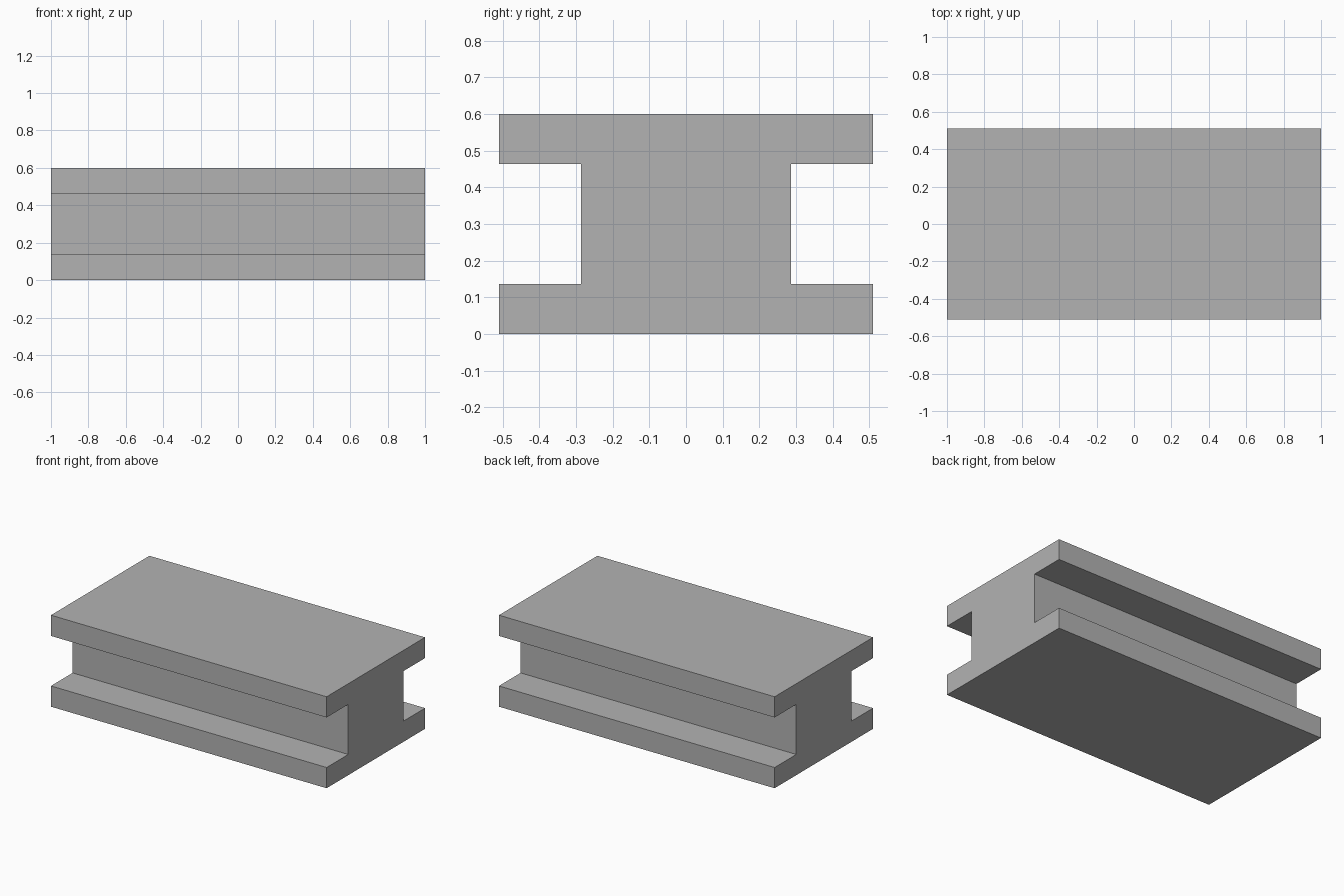
import bpy
import bmesh

cube = bpy.data.objects.get("Cube")
if cube:
    bpy.data.objects.remove(cube, do_unlink=True)

LENGTH, HEIGHT = 2.0, 0.6
FLANGE_HALF, WEB_HALF, FLANGE_THICK = 0.51, 0.286, 0.136

# Plain grey material
grey = bpy.data.materials.new("plain_grey")
grey.use_nodes = True
colour = (0.45, 0.45, 0.45, 1)
grey.diffuse_color = colour
grey.node_tree.nodes["Principled BSDF"].inputs["Base Color"].default_value = colour

# One side of the I-shaped section, bottom to top, then mirrored
side = [
    (FLANGE_HALF, 0),
    (FLANGE_HALF, FLANGE_THICK),
    (WEB_HALF, FLANGE_THICK),
    (WEB_HALF, HEIGHT - FLANGE_THICK),
    (FLANGE_HALF, HEIGHT - FLANGE_THICK),
    (FLANGE_HALF, HEIGHT),
]
section = side + [(-y, z) for y, z in reversed(side)]

# Extrude the section along the length of the beam
bm = bmesh.new()
end = bm.faces.new([bm.verts.new((-LENGTH / 2, y, z)) for y, z in section])
extruded = bmesh.ops.extrude_face_region(bm, geom=[end], use_keep_orig=True)
moved = [v for v in extruded["geom"] if isinstance(v, bmesh.types.BMVert)]
bmesh.ops.translate(bm, verts=moved, vec=(LENGTH, 0, 0))
bmesh.ops.recalc_face_normals(bm, faces=bm.faces)

mesh = bpy.data.meshes.new("i_beam")
bm.to_mesh(mesh)
bm.free()
mesh.materials.append(grey)
beam = bpy.data.objects.new("i_beam", mesh)
bpy.context.collection.objects.link(beam)
